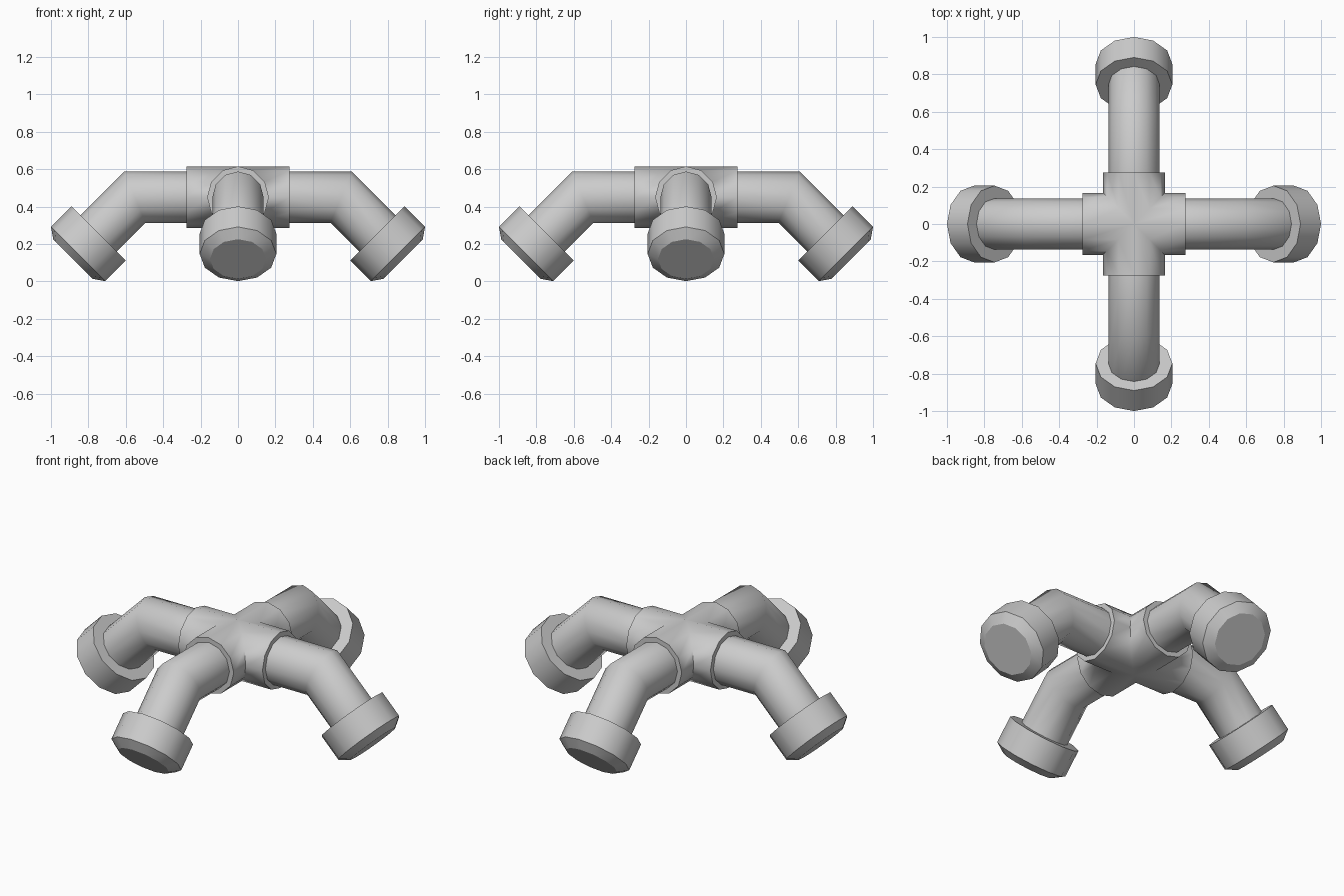
import bpy, bmesh, math
from mathutils import Vector, Matrix

if "Cube" in bpy.data.objects:
    bpy.data.objects.remove(bpy.data.objects["Cube"], do_unlink=True)

SIDES = 12
AXIS_Z = 0.45        # height of the horizontal pipe axis
HUB_R, HUB_END = 0.165, 0.275
PIPE_R, ELBOW_X = 0.137, 0.551
CAP_R, CAP_FACE_R = 0.205, 0.15
DOWN = Vector((1, 0, -1)).normalized()
ELBOW = Vector((ELBOW_X, 0, AXIS_Z))

grey = bpy.data.materials.new("light grey")
grey.use_nodes = True
grey.diffuse_color = (0.6, 0.6, 0.6, 1)
grey.node_tree.nodes["Principled BSDF"].inputs["Base Color"].default_value = (0.6, 0.6, 0.6, 1)


def ring(centre, radius, up):
    """Cross-section with the y axis as its side and 'up' as its other axis."""
    angles = [2 * math.pi * i / SIDES for i in range(SIDES)]
    return [Vector(centre) + radius * (math.cos(a) * Vector((0, 1, 0)) + math.sin(a) * Vector(up))
            for a in angles]


def loft(bm, rings, turn, cap_start=True, cap_end=True):
    """Skin a list of rings, turned about z."""
    rot = Matrix.Rotation(turn, 3, 'Z')
    loops = [[bm.verts.new(rot @ p) for p in r] for r in rings]
    for a, b in zip(loops, loops[1:]):
        for i in range(SIDES):
            j = (i + 1) % SIDES
            bm.faces.new((a[i], a[j], b[j], b[i]))
    if cap_start:
        bm.faces.new(loops[0])
    if cap_end:
        bm.faces.new(loops[-1])


def finish(bm, name, smooth_angle):
    bmesh.ops.remove_doubles(bm, verts=bm.verts, dist=0.0005)
    bmesh.ops.recalc_face_normals(bm, faces=bm.faces)
    mesh = bpy.data.meshes.new(name)
    bm.to_mesh(mesh)
    bm.free()
    mesh.materials.append(grey)
    obj = bpy.data.objects.new(name, mesh)
    bpy.context.collection.objects.link(obj)
    bpy.ops.object.select_all(action='DESELECT')
    obj.select_set(True)
    bpy.context.view_layer.objects.active = obj
    bpy.ops.object.shade_smooth_by_angle(angle=math.radians(smooth_angle))


turns = {"left": 0, "back": math.pi / 2, "right": math.pi, "front": -math.pi / 2}
upright = (0, 0, 1)
mitre = (math.tan(math.pi / 8), 0, 1)
tilted = (math.sqrt(0.5), 0, math.sqrt(0.5))

# Cross fitting: four sockets mitred together at the middle
hub = bmesh.new()
for turn in turns.values():
    outer = ring((HUB_END, 0, AXIS_Z), HUB_R, upright)
    inner = [Vector((abs(p.y), p.y, p.z)) for p in outer]
    loft(hub, [outer, inner], turn, cap_end=False)
finish(hub, "cross_fitting", 65)

for side, turn in turns.items():
    # Bent pipe
    pipe = bmesh.new()
    loft(pipe, [ring((HUB_END - 0.02, 0, AXIS_Z), PIPE_R, upright),
                ring(ELBOW, PIPE_R, mitre),
                ring(ELBOW + DOWN * 0.29, PIPE_R, tilted)], turn)
    finish(pipe, side + "_pipe", 50)

    # End cap with a chamfered outer face
    cap = bmesh.new()
    loft(cap, [ring(ELBOW + DOWN * d, r, tilted)
               for d, r in ((0.275, CAP_R), (0.43, CAP_R), (0.468, CAP_FACE_R))], turn)
    finish(cap, side + "_end_cap", 32)
